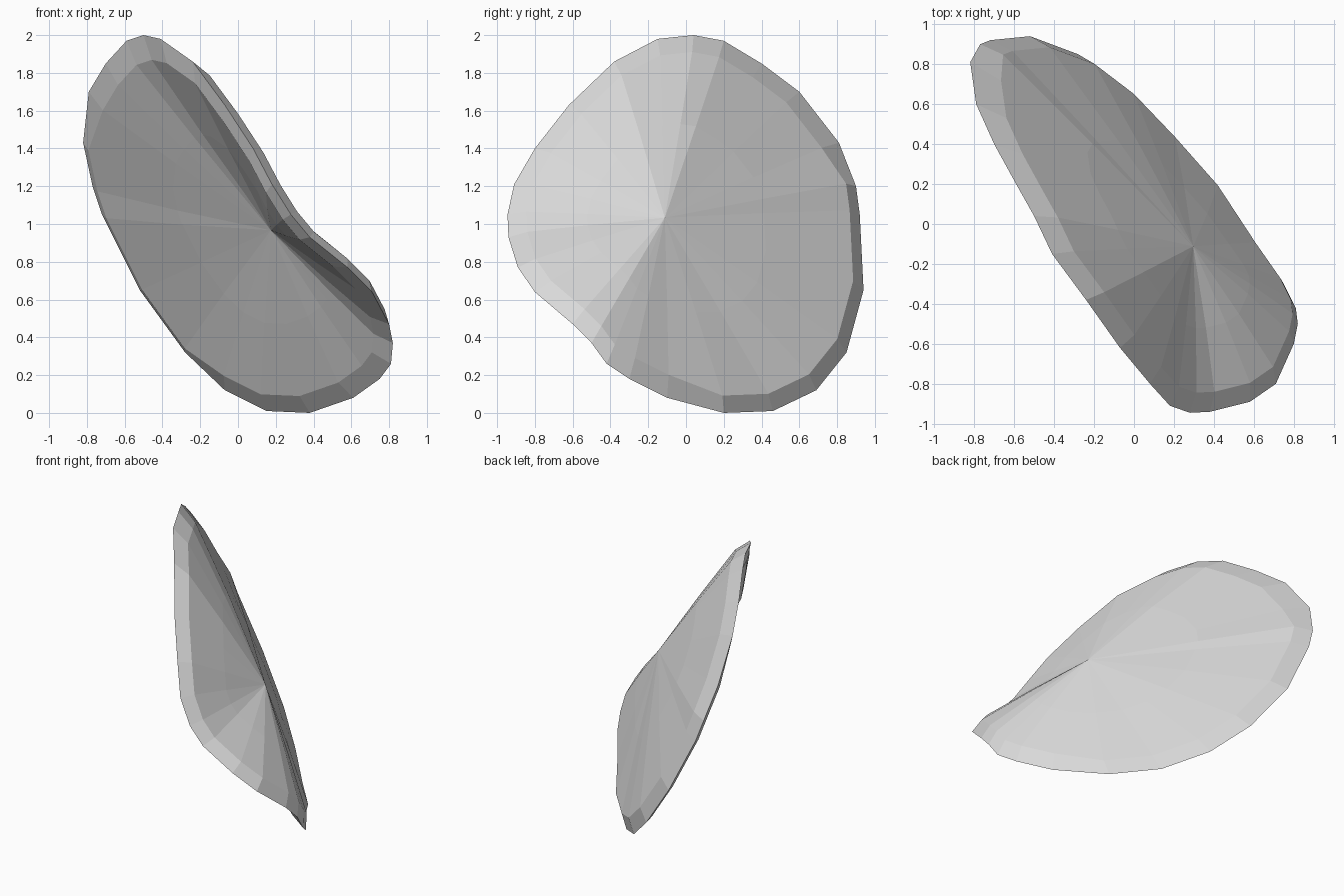
import bpy, bmesh
from mathutils import Vector

if "Cube" in bpy.data.objects:
    bpy.data.objects.remove(bpy.data.objects["Cube"])

# Rim of the folded shell, as a closed loop (x, y, z)
RIM = [(-.41, -.15, 1.98), (-.50, .04, 2.0), (-.59, .20, 1.97), (-.70, .40, 1.85),
       (-.79, .60, 1.70), (-.82, .81, 1.43), (-.77, .90, 1.20), (-.72, .92, 1.05),
       (-.52, .94, .65), (-.28, .85, .32), (-.07, .69, .12), (.15, .46, .01),
       (.38, .20, .0), (.61, -.10, .08), (.75, -.30, .18), (.81, -.42, .26),
       (.82, -.50, .37), (.80, -.60, .47), (.71, -.80, .64), (.58, -.89, .77),
       (.38, -.94, .93), (.28, -.945, 1.05), (.18, -.91, 1.21), (.08, -.80, 1.40),
       (-.07, -.62, 1.63), (-.24, -.38, 1.86)]

CENTRE = Vector((.235, -.13, 1.0))       # fold point in the middle of the thickness
AXIS = Vector((.85, .25, .46)).normalized()
APEX_HALF = .072


def edge_ring(p, side):
    """Inset fraction and half thickness of the bevel next to the rim."""
    x, y, z = p
    if side > 0 and y > .15 and z < 1.3:
        return .065, .058                # blunt outer edge low at the back
    if side < 0 and x < -.25 and z < 1.5:
        return .055, .035                # narrow inner edge at the back
    return .11, .045


def mid_ring(p, side):
    return .5, .07 if side > 0 and p[1] > .15 else .062


bm = bmesh.new()
rim = [bm.verts.new(p) for p in RIM]
n = len(rim)


def skin(side):
    """One face of the shell: rings closing in on the fold point."""
    prev = rim
    for rule in (edge_ring, mid_ring):
        ring = []
        for p in RIM:
            t, half = rule(p, side)
            ring.append(bm.verts.new(Vector(p).lerp(CENTRE, t) + AXIS * half * side))
        for i in range(n):
            j = (i + 1) % n
            bm.faces.new((prev[i], prev[j], ring[j], ring[i]))
        prev = ring
    apex = bm.verts.new(CENTRE + AXIS * APEX_HALF * side)
    for i in range(n):
        bm.faces.new((prev[i], prev[(i + 1) % n], apex))


skin(1)    # outer skin
skin(-1)   # inner skin
bmesh.ops.recalc_face_normals(bm, faces=bm.faces[:])

mesh = bpy.data.meshes.new("folded_shell")
bm.to_mesh(mesh)
bm.free()
grey = bpy.data.materials.new("light grey")
grey.diffuse_color = (.7, .7, .7, 1)
grey.use_nodes = True
grey.node_tree.nodes["Principled BSDF"].inputs["Base Color"].default_value = grey.diffuse_color
mesh.materials.append(grey)
shell = bpy.data.objects.new("folded_shell", mesh)
bpy.context.collection.objects.link(shell)
